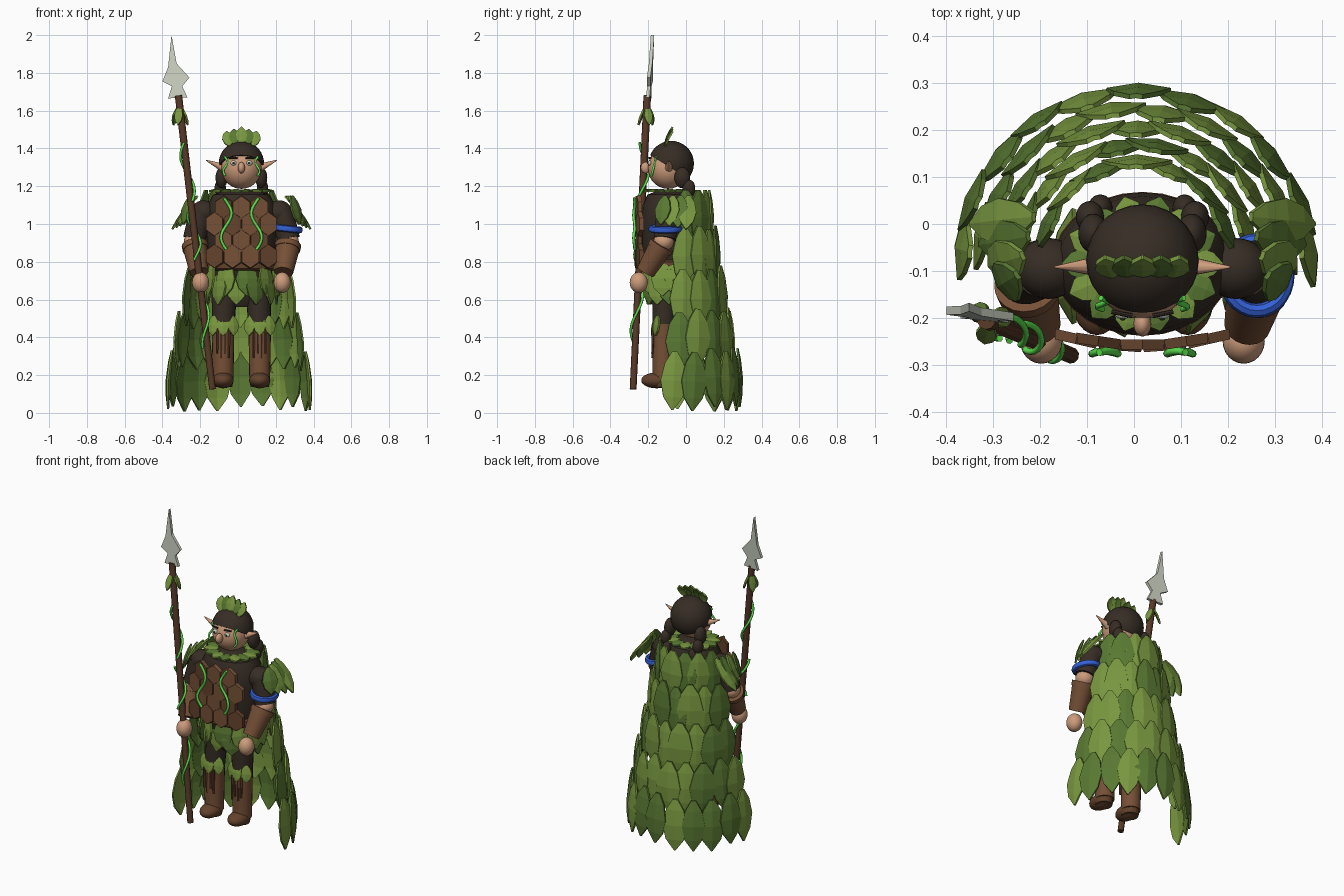
import bpy, bmesh, math, random
from math import sin, cos, pi, radians
from mathutils import Vector, Matrix

random.seed(4)
if "Cube" in bpy.data.objects:
    bpy.data.objects.remove(bpy.data.objects["Cube"])

CX = 0.018   # body centre line
smooth_parts = []


def material(name, r, g, b):
    m = bpy.data.materials.new(name)
    m.use_nodes = True
    m.diffuse_color = (r, g, b, 1)
    m.node_tree.nodes["Principled BSDF"].inputs["Base Color"].default_value = (r, g, b, 1)
    return m


LEAF = material("leaf green", 0.19, 0.31, 0.05)
MOSS = material("moss green", 0.1, 0.19, 0.032)
VINE = material("vine green", 0.11, 0.78, 0.08)
DARK = material("dark brown", 0.037, 0.026, 0.018)
LEATHER = material("leather brown", 0.18, 0.08, 0.037)
BOOT = material("boot brown", 0.125, 0.055, 0.025)
WOOD = material("wood brown", 0.095, 0.04, 0.02)
SKIN = material("skin", 0.61, 0.33, 0.2)
STEEL = material("steel", 0.6, 0.64, 0.54)
BLUE = material("blue", 0.035, 0.12, 0.68)


def finish(name, bm, mats, smooth=True):
    mesh = bpy.data.meshes.new(name)
    bmesh.ops.recalc_face_normals(bm, faces=bm.faces)
    bm.to_mesh(mesh)
    bm.free()
    for m in mats:
        mesh.materials.append(m)
    ob = bpy.data.objects.new(name, mesh)
    bpy.context.collection.objects.link(ob)
    if smooth:
        smooth_parts.append(ob)


def ball(name, loc, size, mat):
    bm = bmesh.new()
    bmesh.ops.create_uvsphere(bm, u_segments=24, v_segments=14, radius=1,
                              matrix=Matrix.Translation(loc) @ Matrix.Diagonal((*size, 1)))
    finish(name, bm, [mat])


def tube(name, a, b, r0, r1, mat, sides=20):
    a, b = Vector(a), Vector(b)
    rot = (b - a).to_track_quat('Z', 'Y').to_matrix().to_4x4()
    bm = bmesh.new()
    bmesh.ops.create_cone(bm, cap_ends=True, segments=sides, radius1=r0, radius2=r1,
                          depth=(b - a).length, matrix=Matrix.Translation((a + b) / 2) @ rot)
    finish(name, bm, [mat])


def lathe(name, profile, centre, squash, mat, sides=28):
    bm = bmesh.new()
    rings = [[bm.verts.new((centre[0] + r * cos(2 * pi * i / sides),
                            centre[1] + r * squash * sin(2 * pi * i / sides), z))
              for i in range(sides)] for r, z in profile]
    for lo, hi in zip(rings, rings[1:]):
        for i in range(sides):
            j = (i + 1) % sides
            bm.faces.new((lo[i], lo[j], hi[j], hi[i]))
    bm.faces.new(rings[0])
    bm.faces.new(rings[-1])
    finish(name, bm, [mat])


def cord(name, points, radius, mat):
    cu = bpy.data.curves.new(name, 'CURVE')
    cu.dimensions = '3D'
    cu.bevel_depth, cu.bevel_resolution, cu.use_fill_caps = radius, 2, True
    sp = cu.splines.new('POLY')
    sp.points.add(len(points) - 1)
    for p, co in zip(sp.points, points):
        p.co = (*co, 1)
    cu.materials.append(mat)
    bpy.context.collection.objects.link(bpy.data.objects.new(name, cu))


def add_leaf(bm, base, tip, normal, width, index, thick=0.01):
    """Folded leaf plate with a raised midrib, from base to tip."""
    base, tip, normal = Vector(base), Vector(tip), Vector(normal)
    d = tip - base
    side = d.cross(normal).normalized()
    up = side.cross(d).normalized()
    rows = []
    for t, w in ((0, .2), (.2, .72), (.5, 1), (.78, .74), (1, .06)):
        mid = base + d * t + up * 0.025 * sin(pi * t) * d.length
        off = side * w * width / 2
        ridge = up * 0.08 * w * width
        rows.append([[bm.verts.new(p - up * s * thick) for p in (mid - off, mid + ridge, mid + off)]
                     for s in (0, 1)])
    quads = []
    for (f0, b0), (f1, b1) in zip(rows, rows[1:]):
        for k in (0, 1):
            quads += [(f0[k], f0[k + 1], f1[k + 1], f1[k]), (b0[k], b1[k], b1[k + 1], b0[k + 1])]
        quads += [(f0[0], f1[0], b1[0], b0[0]), (f0[2], b0[2], b1[2], f1[2])]
    for f, b in (rows[0], rows[-1]):
        quads += [(f[0], f[1], b[1], b[0]), (f[1], f[2], b[2], b[1])]
    for q in quads:
        bm.faces.new(q).material_index = index


def leaf_set(name, leaves):
    bm = bmesh.new()
    for args in leaves:
        add_leaf(bm, *args)
    finish(name, bm, [LEAF, MOSS], smooth=False)


# Cloak: stepped tiers of nearly upright leaves on half-rings that narrow upward
leaves = []
for tier, tip_z in enumerate((.008, .22, .44, .66, .88)):
    count = 11 - tier
    rx, ry = .372 - .042 * tier, .37 - .038 * tier
    edge = radians(5 + 5 * tier)
    for i in range(count):
        a = edge + (pi - 2 * edge) * i / (count - 1)
        u = Vector((cos(a) * rx, sin(a) * ry, 0))
        z = tip_z + random.uniform(0, .03)
        b = a + random.uniform(-.05, .05)
        tip = Vector((.004 + cos(b) * rx * 1.025, -.09 + sin(b) * ry * 1.025, z))
        base = Vector((.004, -.09, min(z + .31, 1.18))) + u * (.965 + .025 * (i % 2))
        leaves.append((base, tip, (cos(a), sin(a), 0), random.uniform(.13, .155), random.choice((0, 1))))
leaf_set("leaf_cloak", leaves)

# Skirt: two rings of leaves around the waist
leaves = []
for row, (top, low, r) in enumerate(((.76, .575, .18), (.8, .62, .2))):
    for i in range(11):
        a = 2 * pi * (i + row / 2) / 11
        u = Vector((cos(a), sin(a) * .62, 0))
        o = Vector((CX, -.09, 0))
        leaves.append((o + u * (r - .01) + Vector((0, 0, top)), o + u * (r + .01) + Vector((0, 0, low)),
                       u, .12, (i + row) % 3 == 0))
leaf_set("leaf_skirt", leaves)

# Collar and crest
leaves = []
for i in range(14):
    a = 2 * pi * i / 14
    u = Vector((cos(a), sin(a) * .85, 0))
    leaves.append((Vector((CX, -.085, 1.18)) + u * .08, Vector((CX, -.085, 1.178)) + u * .172, (0, 0, 1), .066, i % 2))
leaf_set("leaf_collar", leaves)
leaf_set("leaf_crest", [((CX + x, -.115, 1.425 - abs(x) * .15), (CX + x * 1.25, -.075, 1.515 - abs(x) * .35),
                         (0, -1, .4), .06, i % 2) for i, x in enumerate((-.064, -.032, 0, .032, .064))])

# Torso, hips, belt
lathe("torso", [(.15, .7), (.175, .78), (.185, .9), (.19, 1.02), (.18, 1.1), (.15, 1.155), (.07, 1.18)],
      (CX, -.085), .8, DARK)
lathe("hips", [(.08, .56), (.14, .62), (.15, .72)], (CX, -.09), .6, DARK)
lathe("belt", [(.175, .755), (.192, .765), (.192, .8), (.175, .81)], (CX, -.085), .8, BOOT)

# Chest armour: staggered rows of bevelled hexagonal leather scales
bm = bmesh.new()
for row, (z, n) in enumerate(((.83, 4), (.915, 3), (1, 4), (1.085, 3))):
    for i in range(n):
        x = (i - (n - 1) / 2) * .094
        m = Matrix.Translation((CX + x, -.261 + .8 * x * x + .004 * (row % 2), z)) @ \
            Matrix.Rotation(x * 1.6, 4, 'Z') @ Matrix.Rotation(pi / 2, 4, 'X') @ Matrix.Diagonal((.056, .068, 1, 1))
        made = bmesh.ops.create_cone(bm, cap_ends=True, segments=6, radius1=1, radius2=.92, depth=.022, matrix=m)
        for f in {f for v in made["verts"] for f in v.link_faces}:
            f.material_index = (row + i) % 3 == 0
finish("chest_scales", bm, [LEATHER, BOOT], smooth=False)

# Head and face
ball("head", (CX, -.095, 1.298), (.108, .108, .112), SKIN)
bm = bmesh.new()
bmesh.ops.create_uvsphere(bm, u_segments=28, v_segments=18, radius=.12,
                          matrix=Matrix.Translation((CX, -.078, 1.32)))
bmesh.ops.bisect_plane(bm, geom=bm.verts[:] + bm.edges[:] + bm.faces[:], plane_co=(0, -.19, 1.365),
                       plane_no=(0, .62, 1), clear_inner=True)
bmesh.ops.holes_fill(bm, edges=bm.edges[:])
finish("hair", bm, [DARK])
ball("nose", (CX, -.213, 1.298), (.019, .027, .03), SKIN)

for s, side in ((1, "left"), (-1, "right")):
    def at(x, y, z):
        return Vector((CX + s * x, y, z))
    ball(side + "_eye", at(.042, -.193, 1.323), (.016, .01, .013), STEEL)
    ball(side + "_pupil", at(.042, -.202, 1.323), (.006, .004, .006), DARK)
    tube(side + "_brow", at(.022, -.196, 1.35), at(.066, -.187, 1.35), .005, .005, DARK, 8)
    tube(side + "_ear", at(.09, -.09, 1.295), at(.188, -.092, 1.338), .024, .002, SKIN, 10)
    cord(side + "_face_vine", [at(.085 + .012 * sin(t * 1.1), -.182 + .004 * t, 1.255 + .017 * t)
                               for t in range(7)], .006, VINE)
    # Hair locks
    ball(side + "_upper_lock", at(.105, -.02, 1.245), (.032, .042, .055), DARK)
    ball(side + "_middle_lock", at(.112, .015, 1.19), (.03, .034, .045), DARK)
    ball(side + "_lower_lock", at(.09, .035, 1.135), (.026, .028, .042), DARK)

    # Arms
    ball(side + "_shoulder", at(.2, -.095, 1.06), (.07, .065, .065), DARK)
    tube(side + "_sleeve", at(.215, -.095, 1.06), at(.25, -.112, .92), .062, .06, DARK)
    ball(side + "_elbow", at(.25, -.118, .908), (.054, .054, .05), SKIN)
    tube(side + "_bracer", at(.246, -.13, .885), at(.224, -.215, .745), .066, .05, LEATHER)
    tube(side + "_cuff", at(.247, -.127, .89), at(.243, -.142, .865), .07, .068, LEATHER)
    ball(side + "_hand", at(.216, -.25, .69), (.045, .048, .055), SKIN)
    leaf_set(side + "_shoulder_leaves",
             [(at(.235 + .012 * k, .015 - .042 * k, 1.15), at(.37 - .02 * k, .0 - .045 * k, .975 + .008 * k),
               (s, -.2 * k, .5), .095, k % 2) for k in range(4)])

    # Legs and boots
    tube(side + "_thigh", at(.09, -.11, .66), at(.097, -.12, .42), .068, .058, DARK)
    tube(side + "_boot", at(.097, -.12, .47), at(.097, -.122, .17), .06, .055, LEATHER)
    ball(side + "_foot", at(.097, -.155, .172), (.056, .082, .042), BOOT)
    tube(side + "_sole", at(.097, -.13, .138), at(.097, -.13, .16), .048, .053, BOOT)
    for k in range(4):
        tube(f"{side}_boot_fringe_{k}", at(.065 + .021 * k, -.175, .44), at(.065 + .021 * k, -.178, .29 + .025 * (k % 2)),
             .008, .006, BOOT, 6)
    leaf_set(side + "_knee_leaves", [(at(.097 + .05 * k, -.165 + .012 * abs(k), .515),
                                      at(.097 + .058 * k, -.185 + .02 * abs(k), .41),
                                      (s * k * .5, -1, 0), .065, 0) for k in (-1, 0, 1)])
    # Chest vine
    cord(side + "_chest_vine", [at(.08 + .028 * sin(t * .48), -.274 + .003 * cos(t), .865 + .0195 * t)
                                for t in range(15)], .008, VINE)

# Blue arm band
bm = bmesh.new()
ring = Matrix.Translation((CX + .243, -.11, .975)) @ Matrix.Rotation(radians(6), 4, 'Y')
for i in range(28):
    for j in range(8):
        a, b = 2 * pi * i / 28, 2 * pi * j / 8
        r = .068 + .014 * cos(b)
        bm.verts.new(ring @ Vector((r * cos(a), r * 1.1 * sin(a), .018 * sin(b))))
bm.verts.ensure_lookup_table()
for i in range(28):
    for j in range(8):
        i2, j2 = (i + 1) % 28, (j + 1) % 8
        bm.faces.new([bm.verts[p * 8 + q] for p, q in ((i, j), (i2, j), (i2, j2), (i, j2))])
finish("arm_band", bm, [BLUE])

# Spear
low, high = Vector((-.135, -.28, .125)), Vector((-.315, -.205, 1.68))
tube("spear_shaft", low, high, .018, .02, WOOD, 10)
bm = bmesh.new()
outline = [(-.352, 2), (-.325, 1.85), (-.257, 1.775), (-.295, 1.73), (-.268, 1.67),
           (-.37, 1.665), (-.35, 1.73), (-.4, 1.755), (-.37, 1.83)]
blade = bm.faces.new([bm.verts.new((x, -.205 + (z - 1.67) * .05 - (x + .33) * .1, z)) for x, z in outline])
made = bmesh.ops.extrude_face_region(bm, geom=[blade])
bmesh.ops.translate(bm, verts=[v for v in made["geom"] if isinstance(v, bmesh.types.BMVert)], vec=(0, .018, 0))
finish("spear_head", bm, [STEEL], smooth=False)
for k, (t0, t1) in enumerate(((.14, .36), (.44, .6), (.64, .84))):
    cord(f"spear_vine_{k}", [low.lerp(high, t0 + (t1 - t0) * i / 24) +
                             Vector((.027 * cos(i * .25 + 3 + k), .027 * sin(i * .25 + 3 + k), 0))
                             for i in range(25)], .007, VINE)
knot = low.lerp(high, .965)
leaf_set("spear_leaves", [(knot + Vector((.01 * cos(a), .01 * sin(a), 0)),
                           knot + Vector((.05 * cos(a), .05 * sin(a), -.1)),
                           (cos(a), sin(a), .4), .045, i % 2) for i, a in enumerate((0.3, 2.4, 4.5))])

# Smooth shading on the rounded parts
bpy.ops.object.select_all(action='DESELECT')
for ob in smooth_parts:
    ob.select_set(True)
bpy.context.view_layer.objects.active = smooth_parts[0]
bpy.ops.object.shade_smooth_by_angle(angle=radians(40))
